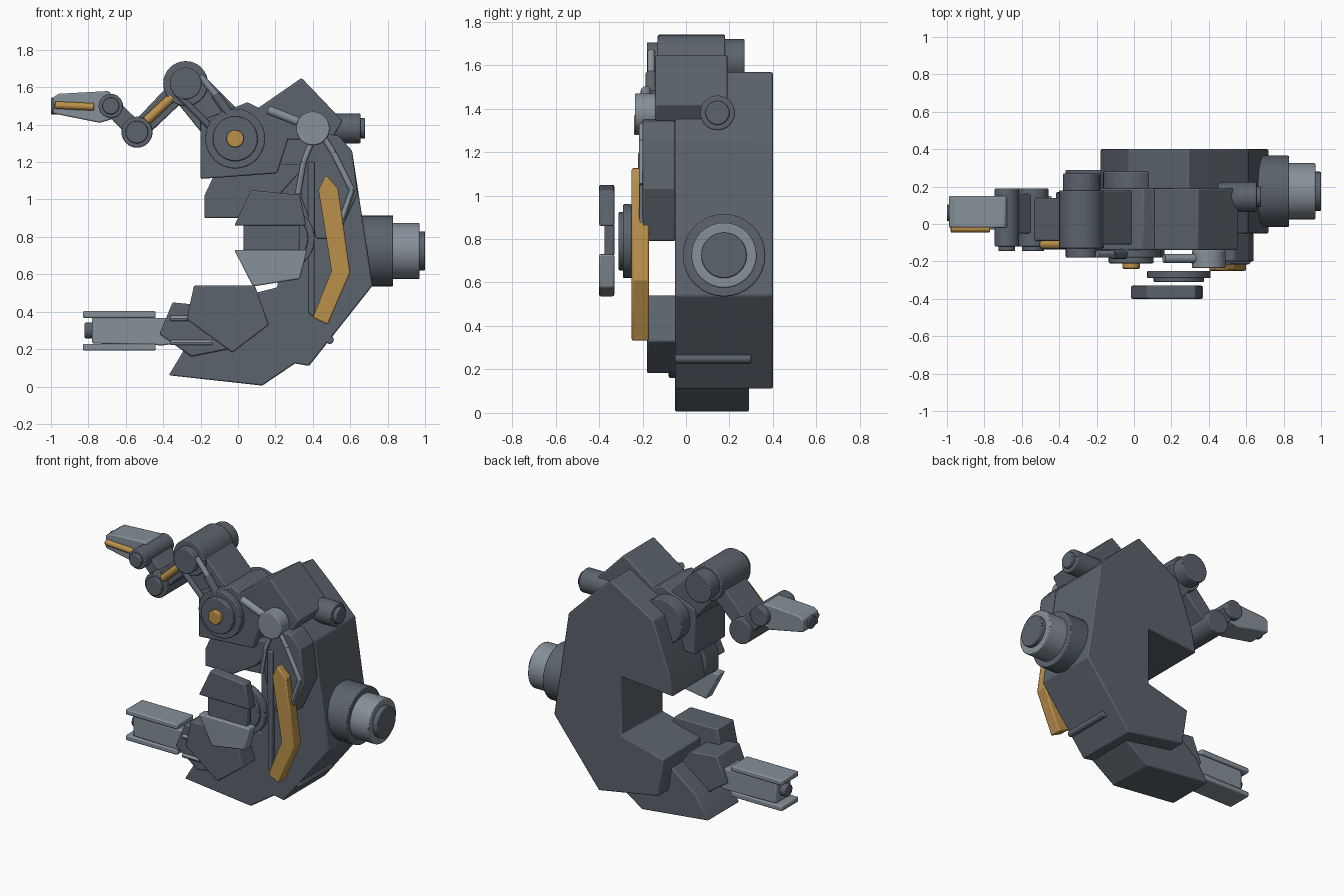
import bpy, bmesh, math
from mathutils import Vector, Matrix

if "Cube" in bpy.data.objects:
    bpy.data.objects.remove(bpy.data.objects["Cube"])


def material(name, rgb):
    m = bpy.data.materials.new(name)
    m.diffuse_color = (*rgb, 1)
    m.use_nodes = True
    m.node_tree.nodes["Principled BSDF"].inputs["Base Color"].default_value = m.diffuse_color
    return m


DARK = material("dark grey", (0.105, 0.125, 0.15))
LIGHT = material("light grey", (0.24, 0.28, 0.32))
AMBER = material("amber", (0.50, 0.28, 0.07))


def finish(bm, name, mat, bevel=0.008):
    bmesh.ops.recalc_face_normals(bm, faces=bm.faces)
    me = bpy.data.meshes.new(name)
    bm.to_mesh(me)
    bm.free()
    me.materials.append(mat)
    ob = bpy.data.objects.new(name, me)
    bpy.context.collection.objects.link(ob)
    if bevel:
        b = ob.modifiers.new("edge", 'BEVEL')
        b.width, b.segments, b.limit_method = bevel, 2, 'ANGLE'
        b.angle_limit = math.radians(35)
    bpy.context.view_layer.objects.active = ob
    ob.select_set(True)
    bpy.ops.object.shade_smooth_by_angle(angle=math.radians(30))
    ob.select_set(False)
    return ob


def plate(name, pts, y0, y1, mat=DARK, bevel=0.008):
    """Front outline (x, z) extruded from y0 to y1."""
    bm = bmesh.new()
    f = bm.faces.new([bm.verts.new((x, y0, z)) for x, z in pts])
    new = bmesh.ops.extrude_face_region(bm, geom=[f])["geom"]
    bmesh.ops.translate(bm, vec=(0, y1 - y0, 0),
                        verts=[v for v in new if isinstance(v, bmesh.types.BMVert)])
    return finish(bm, name, mat, bevel)


def rod(name, a, b, r, mat=DARK, bevel=0.006, sides=32):
    """Cylinder between two points."""
    a, b = Vector(a), Vector(b)
    bm = bmesh.new()
    rot = (b - a).to_track_quat('Z', 'Y').to_matrix().to_4x4()
    bmesh.ops.create_cone(bm, cap_ends=True, segments=sides, radius1=r, radius2=r,
                          depth=(b - a).length,
                          matrix=Matrix.Translation((a + b) / 2) @ rot)
    return finish(bm, name, mat, bevel)


def disc(name, x, z, r, y0, y1, mat=DARK):
    return rod(name, (x, y0, z), (x, y1, z), r, mat)


def link(name, a, b, wa, wb, y0, y1, mat=DARK):
    """Tapered bar between two (x, z) joints."""
    a, b = Vector(a), Vector(b)
    d = (b - a).normalized()
    n = Vector((-d.y, d.x))
    return plate(name, [a + n * wa, b + n * wb, b - n * wb, a - n * wa], y0, y1, mat)


# C-shaped body and lower jaw
plate("body", [(-.18, .90), (-.15, 1.05), (-.03, 1.38), (.29, 1.57), (.42, 1.45), (.61, 1.26),
               (.72, .54), (.38, .11), (-.07, .19), (-.11, .45), (.21, .53), (.21, .93)],
      -.05, .40)
plate("lower_jaw", [(-.37, .06), (.13, .005), (.30, .12), (.45, .22), (.30, .45),
                    (.0, .42), (-.28, .21)], -.05, .29)
rod("jaw_ridge", (.49, -.05, .25), (.49, .30, .25), .022)

# Upper blocks and side shield
plate("upper_block", [(.08, 1.47), (.34, 1.65), (.56, 1.42), (.50, 1.32), (.05, 1.32)],
      -.14, .19)
plate("shield", [(.33, 1.18), (.42, 1.36), (.54, 1.34), (.61, 1.26), (.64, 1.03),
                 (.53, .79), (.42, .79), (.34, 1.0)], -.20, -.05)
plate("upper_jaw", [(-.18, .90), (.03, .90), (.20, 1.0), (.37, 1.19), (-.1, 1.19), (-.18, 1.02)],
      -.10, .05)
plate("slim_bar", [(.375, .39), (.41, .37), (.41, 1.20), (.375, 1.20)], -.22, -.18)
plate("amber_strip", [(.43, 1.05), (.47, 1.13), (.535, 1.06), (.60, .61), (.48, .33),
                      (.40, .37), (.50, .62)], -.25, -.17, AMBER)

# Cables along the shield
for i, path in enumerate([[(.46, 1.33), (.51, 1.25), (.61, 1.05), (.55, .88)],
                          [(.39, 1.30), (.35, 1.20), (.32, 1.03)]]):
    for j in range(len(path) - 1):
        (x0, z0), (x1, z1) = path[j], path[j + 1]
        rod(f"cable_{i}_{j}", (x0, -.20, z0), (x1, -.20, z1), .016, LIGHT, 0, 12)

# Pivot with its piston
disc("pivot_disc", .40, 1.38, .09, -.235, -.14, LIGHT)
rod("pivot_piston", (.16, -.185, 1.48), (.39, -.185, 1.39), .024, LIGHT, 0, 16)

# Side motor and small side port
for n, x0, x1, r, m in [("motor_base", .60, .83, .19, DARK), ("motor_ring", .80, .97, .15, LIGHT),
                        ("motor_cap", .95, 1.0, .105, DARK)]:
    rod(n, (x0, .175, .725), (x1, .175, .725), r, m)
rod("port_ring", (.45, .145, 1.38), (.655, .145, 1.38), .08)
rod("port_cap", (.62, .145, 1.38), (.68, .145, 1.38), .055)

# Shoulder
plate("shoulder_housing", [(-.20, 1.11), (.21, 1.14), (.28, 1.36), (.25, 1.42), (.05, 1.52),
                           (-.20, 1.42)], -.14, .19)
S, E, W, K = (-.015, 1.325), (-.28, 1.62), (-.54, 1.36), (-.68, 1.50)
disc("shoulder_ring", *S, .16, -.18, -.10)
disc("shoulder_disc", *S, .12, -.21, -.15)
disc("shoulder_button", *S, .046, -.24, -.19, AMBER)
disc("shoulder_rear", *S, .15, .15, .28)

# Upper arm and elbow
link("upper_arm", S, E, .12, .10, -.11, .18)
disc("elbow", *E, .12, -.13, .18)
disc("elbow_cap", *E, .085, -.18, -.10)
disc("elbow_rear", *E, .10, .15, .27)
rod("arm_piston_outer", (-.20, -.16, 1.66), (-.07, -.16, 1.50), .018, LIGHT, 0, 16)
rod("arm_piston_inner", (-.33, -.16, 1.57), (-.13, -.16, 1.37), .018, DARK, 0, 16)
rod("arm_piston_sleeve", (-.12, -.16, 1.56), (-.05, -.16, 1.46), .026, DARK, 0, 16)

# Forearm, wrist and knuckle
link("forearm", E, W, .06, .05, -.09, .14)
rod("forearm_strip", (-.49, -.11, 1.42), (-.35, -.11, 1.55), .025, AMBER, .005, 16)
disc("wrist", *W, .083, -.12, .19)
disc("wrist_cap", *W, .06, -.145, -.10)
link("wrist_link", W, K, .05, .045, -.05, .16)
disc("knuckle", *K, .065, -.12, .19)
disc("knuckle_cap", *K, .045, -.145, -.10)

# Upper finger
plate("upper_finger", [(-.99, 1.46), (-.99, 1.545), (-.96, 1.565), (-.69, 1.58), (-.65, 1.52),
                       (-.67, 1.43), (-.74, 1.41)], -.02, .15, LIGHT)
rod("finger_tip", (-1.0, .06, 1.50), (-.95, .06, 1.50), .045)
rod("finger_strip", (-.98, -.025, 1.505), (-.77, -.025, 1.495), .02, AMBER, .005, 16)

# Lower claw and lower finger
plate("lower_claw", [(-.235, .54), (.09, .54), (.165, .33), (-.03, .18), (-.275, .36)],
      -.18, .0)
plate("claw_wrist", [(-.42, .28), (-.35, .45), (-.15, .43), (-.05, .30), (-.05, .20),
                     (-.25, .16)], -.08, .17)
plate("lower_finger", [(-.78, .23), (-.78, .37), (-.36, .365), (-.27, .24), (-.40, .22)],
      -.02, .14, LIGHT)
for n, z in [("finger_rail_top", .385), ("finger_rail_bottom", .21)]:
    plate(n, [(-.83, z - .018), (-.44, z - .018), (-.44, z + .018), (-.83, z + .018)],
          -.03, .15, LIGHT)
rod("lower_finger_tip", (-.82, .06, .30), (-.76, .06, .30), .042)
for i, z in enumerate([.365, .235]):
    rod(f"claw_rod_{i}", (-.36, -.08, z), (-.14, -.08, z), .014, LIGHT, 0, 12)

# Front clamp on its turntable
disc("turntable", .24, .79, .17, -.29, -.25)
disc("turntable_face", .24, .79, .135, -.31, -.28)
plate("clamp_top", [(.07, 1.05), (.33, 1.025), (.365, .86), (-.02, .86)], -.40, -.33)
plate("clamp_middle", [(.03, .72), (.33, .72), (.33, .87), (.03, .87)], -.375, -.33)
plate("clamp_bottom", [(-.02, .73), (.37, .73), (.33, .575), (.08, .535)], -.40, -.33, LIGHT)
